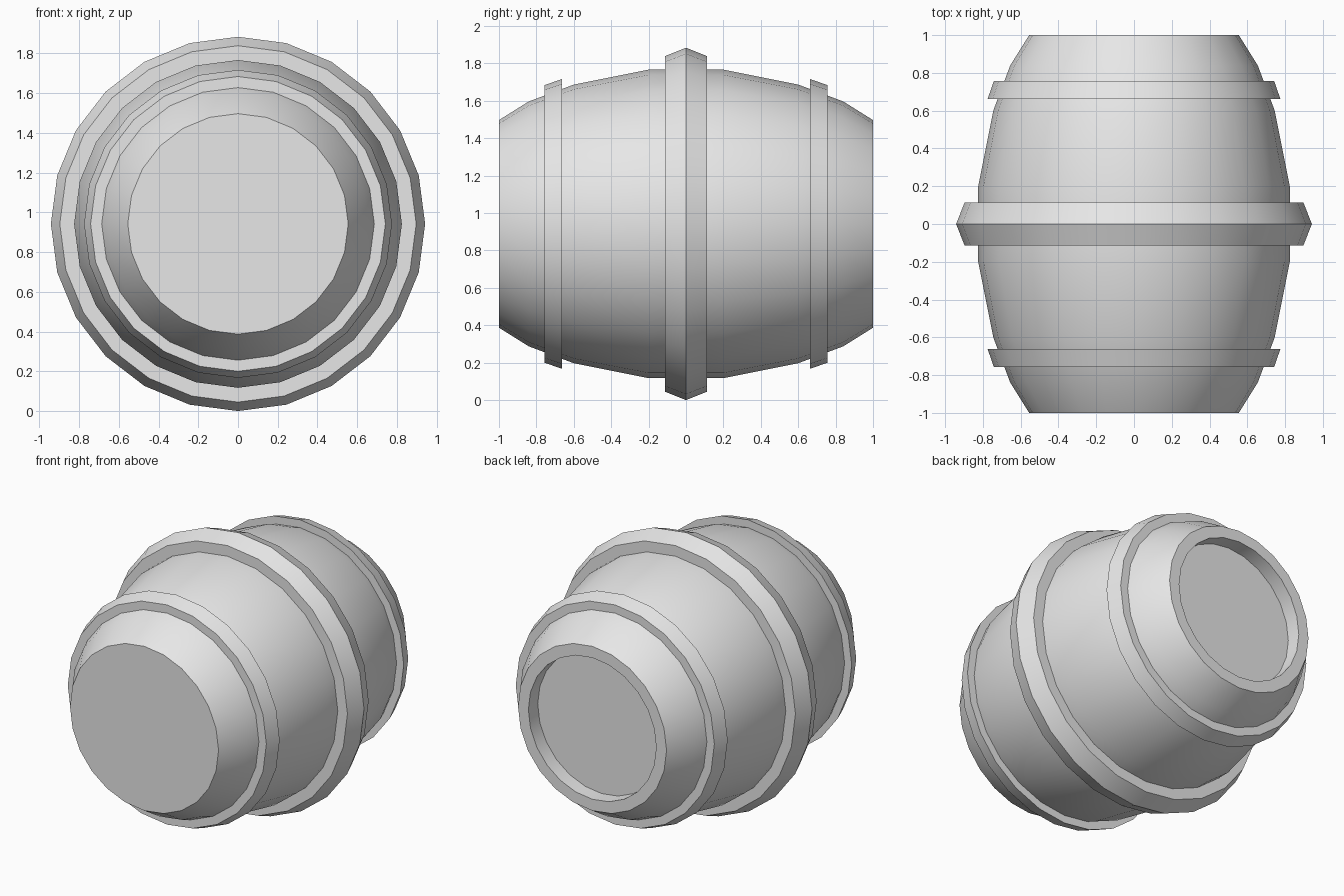
import bpy, bmesh, math

if "Cube" in bpy.data.objects:
    bpy.data.objects.remove(bpy.data.objects["Cube"])

SIDES = 24
CENTRE_Z = 0.942

grey = bpy.data.materials.new("plain grey")
grey.diffuse_color = (0.8, 0.8, 0.8, 1)
grey.use_nodes = True
grey.node_tree.nodes["Principled BSDF"].inputs["Base Color"].default_value = grey.diffuse_color


def lathe(name, profile, closed):
    """Spin (y, radius) points round the barrel's long axis.
    Closed profiles make rings, open ones are capped at both ends."""
    bm = bmesh.new()
    rings = []
    for y, r in profile:
        ring = []
        for i in range(SIDES):
            a = 2 * math.pi * i / SIDES
            ring.append(bm.verts.new((r * math.sin(a), y, CENTRE_Z + r * math.cos(a))))
        rings.append(ring)
    pairs = list(zip(rings, rings[1:]))
    if closed:
        pairs.append((rings[-1], rings[0]))
    else:
        bm.faces.new(rings[0])
        bm.faces.new(rings[-1])
    for p, q in pairs:
        for i in range(SIDES):
            j = (i + 1) % SIDES
            bm.faces.new((p[i], p[j], q[j], q[i]))
    bmesh.ops.recalc_face_normals(bm, faces=bm.faces)
    mesh = bpy.data.meshes.new(name)
    bm.to_mesh(mesh)
    bm.free()
    mesh.materials.append(grey)
    ob = bpy.data.objects.new(name, mesh)
    bpy.context.collection.objects.link(ob)
    bpy.ops.object.select_all(action='DESELECT')
    ob.select_set(True)
    bpy.context.view_layer.objects.active = ob
    bpy.ops.object.shade_smooth_by_angle(angle=math.radians(30))
    return ob


# Bulging body: flat front end, recessed lid at the back
half = [(1.0, 0.555), (0.84, 0.655), (0.6, 0.745), (0.2, 0.825)]
body = [(-y, r) for y, r in half] + half[::-1] + [(1.0, 0.478), (0.9, 0.478)]
lathe("barrel_body", body, closed=False)

# Wide middle hoop with a ridge
lathe("middle_hoop", [(-0.113, 0.80), (-0.113, 0.897), (0, 0.942),
                      (0.113, 0.897), (0.113, 0.80)], closed=True)

# Narrow tapered hoops near the ends
for name, s in (("front_hoop", -1), ("back_hoop", 1)):
    lathe(name, [(s * 0.757, 0.65), (s * 0.757, 0.742),
                 (s * 0.662, 0.775), (s * 0.662, 0.68)], closed=True)
